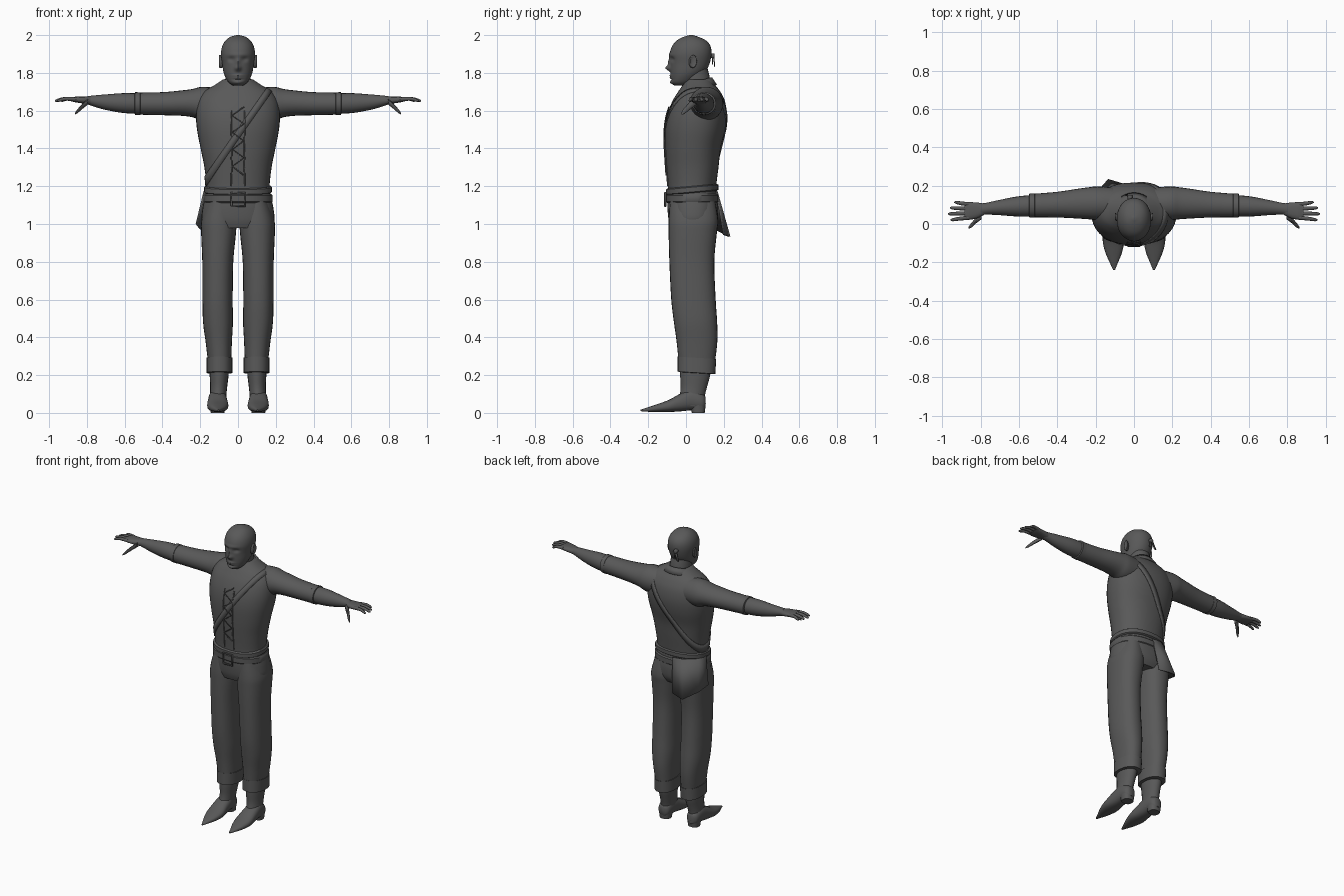
import bpy, bmesh
from math import sin, cos, pi, exp
from mathutils import Vector

dark = bpy.data.materials.new("dark_grey")
dark.diffuse_color = (0.1, 0.1, 0.1, 1)


def finish(name, bm, mirror=False, angle=40, thick=0):
    bmesh.ops.recalc_face_normals(bm, faces=bm.faces)
    me = bpy.data.meshes.new(name)
    bm.to_mesh(me)
    bm.free()
    ob = bpy.data.objects.new(name, me)
    bpy.context.collection.objects.link(ob)
    me.materials.append(dark)
    if thick:
        ob.modifiers.new("thickness", 'SOLIDIFY').thickness = thick
    if mirror:
        ob.modifiers.new("mirror", 'MIRROR').use_clip = False
    bpy.context.view_layer.objects.active = ob
    bpy.ops.object.select_all(action='DESELECT')
    ob.select_set(True)
    bpy.ops.object.shade_smooth_by_angle(angle=angle * pi / 180)
    return ob


def smooth(rows, steps=4):
    """Catmull-Rom resampling of rows of numbers."""
    out = []
    for i in range(len(rows) - 1):
        p = [rows[max(0, min(len(rows) - 1, i + k))] for k in (-1, 0, 1, 2)]
        for s in range(steps):
            t = s / steps
            out.append([0.5 * (2 * b + (c - a) * t + (2 * a - 5 * b + 4 * c - d) * t * t
                               + (3 * b - a - 3 * c + d) * t ** 3) for a, b, c, d in zip(*p)])
    return out + [list(rows[-1])]


def oval(a, ra, rb, p):
    f = lambda v: (1 if v >= 0 else -1) * abs(v) ** (2 / p)
    return ra * f(cos(a)), rb * f(sin(a))


def loft(name, rows, axis='z', n=24, p=2.0, steps=4, mirror=False, warp=None, angle=40):
    """Skin oval rings (cx, cy, cz, ra, rb) lying across the given axis."""
    bm = bmesh.new()
    rings = []
    for cx, cy, cz, ra, rb in (smooth(rows, steps) if steps > 1 else rows):
        ring = []
        for k in range(n):
            u, v = oval(2 * pi * k / n, ra, rb, p)
            off = {'x': (0, u, v), 'y': (u, 0, v), 'z': (u, v, 0)}[axis]
            co = Vector((cx, cy, cz)) + Vector(off)
            ring.append(bm.verts.new(warp(co) if warp else co))
        rings.append(ring)
    for r, s in zip(rings, rings[1:]):
        for k in range(n):
            bm.faces.new((r[k], r[(k + 1) % n], s[(k + 1) % n], s[k]))
    bm.faces.new(rings[0])
    bm.faces.new(rings[-1])
    return finish(name, bm, mirror, angle)


def strip(name, edge_a, edge_b, thick, closed=False, mirror=False):
    bm = bmesh.new()
    a = [bm.verts.new(c) for c in edge_a]
    b = [bm.verts.new(c) for c in edge_b]
    for i in range(len(a) if closed else len(a) - 1):
        j = (i + 1) % len(a)
        bm.faces.new((a[i], a[j], b[j], b[i]))
    return finish(name, bm, mirror, 40, thick)


def side(z, front, back, half, cx=0):
    return (cx, (front + back) / 2, z, half, (back - front) / 2)


# head with face relief
FACE = [(0, 1.825, .014, .014, -.026), (0, 1.855, .010, .022, -.012),
        (.036, 1.872, .017, .011, .013), (-.036, 1.872, .017, .011, .013),
        (0, 1.896, .05, .008, -.005), (0, 1.786, .024, .005, -.008),
        (0, 1.774, .02, .005, -.007), (0, 1.764, .03, .004, .005),
        (0, 1.748, .02, .010, -.008)]


def face(co):
    if co.y < -.01:
        w = min(1, (-.01 - co.y) / .03)
        co.y += w * sum(d * exp(-((co.x - x) / sx) ** 2 - ((co.z - z) / sz) ** 2)
                        for x, z, sx, sz, d in FACE)
    return co


loft("head", [side(*r) for r in [
    (1.733, -.060, .01, .028), (1.75, -.077, .04, .050), (1.78, -.080, .075, .068),
    (1.81, -.082, .105, .078), (1.85, -.083, .125, .084), (1.90, -.086, .135, .090),
    (1.94, -.074, .130, .084), (1.97, -.050, .108, .067), (1.99, -.015, .068, .042),
    (2.0, .02, .036, .008)]], n=64, p=2.1, steps=6, warp=face, angle=60)
loft("ear", [(.080, .030, 1.858, .016, .030), (.093, .036, 1.86, .019, .034),
             (.100, .040, 1.862, .017, .031), (.097, .038, 1.861, .008, .018)],
     'x', 16, mirror=True)
loft("neck", [side(1.66, -.03, .15, .085), side(1.72, -.02, .135, .07),
              side(1.78, -.02, .125, .066), side(1.82, -.01, .115, .062)])

# headband knot and its hanging tails
loft("headband_knot", [(-.02, .125, 1.892, .012, .012), (-.02, .147, 1.89, .014, .014),
                       (-.02, .152, 1.89, .006, .006)], 'y', 10)
for i, (x, y, z) in enumerate([(-.045, .150, 1.83), (-.015, .142, 1.845)]):
    strip(f"headband_tail_{i}", [(-.026, .142, 1.90), (x - .008, y, z)],
          [(-.014, .146, 1.90), (x + .008, y, z)], .004)

# torso
TORSO = smooth([side(*r) for r in [
    (1.155, -.096, .160, .171), (1.20, -.096, .160, .167), (1.30, -.103, .172, .178),
    (1.40, -.109, .184, .198), (1.50, -.110, .208, .217), (1.58, -.098, .216, .222),
    (1.65, -.072, .206, .212), (1.70, -.042, .182, .180), (1.735, -.018, .155, .125),
    (1.765, .000, .135, .080)]], 5)
loft("torso", TORSO, n=40, p=2.25, steps=1)


def on_torso(a, z, out=.006):
    """Point just off the torso at angle a and height z."""
    z = max(TORSO[0][2], min(TORSO[-1][2] - .001, z))
    for r, s in zip(TORSO, TORSO[1:]):
        if r[2] <= z <= s[2]:
            t = (z - r[2]) / (s[2] - r[2])
            cx, cy, _, ra, rb = [u + (v - u) * t for u, v in zip(r, s)]
            u, v = oval(a, ra + out, rb + out, 2.25)
            return Vector((cx + u, cy + v, z))


# diagonal strap across chest and back
def strap_edge(shift):
    pts = []
    for k in range(56):
        z = 1.47
        for _ in range(30):
            c = on_torso(2 * pi * k / 56, z)
            z += .4 * (1.475 + shift + 1.42 * c.x - z)
        pts.append(on_torso(2 * pi * k / 56, z))
    return pts


strip("chest_strap", strap_edge(-.03), strap_edge(.03), .008, closed=True)


# lacing and placket borders on the shirt front
def front_point(x, z, out=.006):
    best = min(range(80), key=lambda k: abs(on_torso(pi * 1.25 + pi * .5 * k / 79, z).x - x))
    return on_torso(pi * 1.25 + pi * .5 * best / 79, z, out)


def cord(name, pts, r):
    cu = bpy.data.curves.new(name, 'CURVE')
    cu.dimensions = '3D'
    cu.bevel_depth, cu.bevel_resolution = r, 1
    sp = cu.splines.new('POLY')
    sp.points.add(len(pts) - 1)
    for q, c in zip(sp.points, pts):
        q.co = (*c, 1)
    cu.materials.append(dark)
    bpy.context.collection.objects.link(bpy.data.objects.new(name, cu))


cord("shirt_lacing", [front_point(.03 * (-1) ** i, 1.62 - .045 * i) for i in range(9)], .004)
for s in (-1, 1):
    cord(f"placket_edge_{s}", [front_point(s * .035, 1.20 + .05 * i, .002) for i in range(9)], .004)

# open collar
angles = [.12 + (2 * pi - .24) * k / 40 for k in range(41)]
dip = lambda t: .075 * ((1 + cos(t)) / 2) ** 1.5
strip("collar", [(.082 * sin(t), .058 - .080 * cos(t), 1.776 - dip(t)) for t in angles],
      [(.116 * sin(t), .052 - .112 * cos(t), 1.738 - dip(t) * 1.1) for t in angles], .010)

# arms
loft("sleeve", [(.10, .105, 1.635, .085, .085), (.19, .108, 1.637, .088, .089),
                (.24, .108, 1.640, .083, .075), (.30, .106, 1.640, .077, .067),
                (.40, .101, 1.637, .067, .061), (.53, .096, 1.637, .061, .058)],
     'x', 24, mirror=True)
loft("sleeve_cuff", [(.515, .096, 1.637, .058, .057), (.518, .096, 1.637, .063, .060),
                     (.545, .096, 1.638, .063, .060), (.548, .096, 1.638, .056, .054)],
     'x', 24, steps=1, mirror=True)
loft("forearm", [(.50, .096, 1.637, .056, .054), (.60, .092, 1.640, .053, .053),
                 (.70, .086, 1.645, .040, .041), (.77, .080, 1.652, .031, .028),
                 (.80, .076, 1.655, .031, .021)], 'x', 20, mirror=True)
loft("palm", [(.78, .078, 1.653, .029, .022), (.82, .071, 1.656, .041, .018),
              (.86, .068, 1.659, .046, .015), (.885, .067, 1.660, .043, .010)],
     'x', 16, p=2.5, mirror=True)
for nm, y0, y1, tip in [("little", .103, .113, .938), ("ring", .080, .084, .960),
                        ("middle", .056, .053, .970), ("index", .033, .022, .957)]:
    loft(nm + "_finger", [(.86, y0, 1.660, .011, .011), ((.87 + tip) / 2, (y0 + y1) / 2, 1.663, .010, .010),
                          (tip - .01, y1, 1.654, .008, .008), (tip, y1, 1.652, .003, .003)],
         'x', 10, steps=2, mirror=True)
loft("thumb", [(.795, .045, 1.647, .020, .016), (.825, .018, 1.622, .015, .015),
               (.850, -.008, 1.597, .012, .011), (.864, -.020, 1.583, .004, .004)],
     'x', 10, steps=3, mirror=True)

# hips, belt, sash
loft("hips", [side(*r) for r in [(.98, -.080, .145, .165), (1.02, -.092, .165, .192),
              (1.08, -.098, .170, .188), (1.13, -.098, .165, .178), (1.18, -.095, .16, .168)]],
     n=36, p=2.3)
tilt = lambda co: Vector((co.x, co.y, co.z + .09 * (co.y - .03)))
for nm, z, h, half in [("sash", 1.182, .018, .180), ("belt", 1.135, .024, .183)]:
    loft(nm, [side(z - h, -.098, .164, half - .006), side(z - h * .7, -.106, .172, half),
              side(z + h * .7, -.106, .172, half), side(z + h, -.098, .164, half - .006)],
         n=36, p=2.3, steps=1, warp=tilt if nm == "sash" else None)
cord("buckle", [(x * .035, -.110, 1.13 + z * .036)
                for x, z in [(-1, -1), (1, -1), (1, 1), (-1, 1), (-1, -1)]], .006)

# sash tail over the right buttock
strip("sash_tail", [(-.015, .168, 1.17), (-.09, .165, 1.175), (-.165, .10, 1.175), (-.182, .04, 1.175)],
      [(-.035, .205, .945), (-.135, .235, .935), (-.205, .155, .975), (-.224, .075, 1.00)], .010)

# trouser legs and turned-up cuffs
loft("trouser_leg", [side(*r) for r in [
    (1.12, -.085, .155, .070, .095), (1.02, -.092, .170, .092, .101), (.95, -.092, .163, .092, .103),
    (.80, -.088, .150, .082, .107), (.60, -.078, .157, .080, .108), (.48, -.064, .165, .079, .106),
    (.38, -.050, .166, .070, .102), (.28, -.040, .155, .062, .098)]],
    n=28, p=2.3, mirror=True)
lean = lambda co: Vector((co.x, co.y, co.z - .06 * (co.y - .05)))
loft("trouser_cuff", [side(*r) for r in [
    (.29, -.035, .150, .060, .098), (.292, -.044, .160, .068, .098),
    (.213, -.044, .155, .068, .098), (.211, -.032, .142, .056, .098)]],
    n=28, p=2.3, steps=1, mirror=True, warp=lean)

# pointed boots
loft("boot_shaft", [side(*r) for r in [
    (.28, -.032, .135, .052, .099), (.20, -.031, .128, .050, .100), (.14, -.028, .112, .045, .102),
    (.09, -.034, .100, .043, .105), (.04, -.05, .098, .043, .108)]], n=20, mirror=True)
loft("boot_foot", [(.108, .104, .055, .022, .030), (.108, .085, .058, .040, .045),
                   (.108, .03, .070, .047, .056), (.108, -.03, .055, .052, .047),
                   (.107, -.09, .037, .056, .032), (.106, -.15, .026, .043, .021),
                   (.105, -.20, .018, .022, .012), (.104, -.24, .013, .005, .004)],
     'y', 20, p=2.4, mirror=True)
loft("boot_heel", [(.108, .065, 0, .036, .034), (.108, .063, .05, .042, .042)],
     n=16, p=2.6, steps=1, mirror=True)
